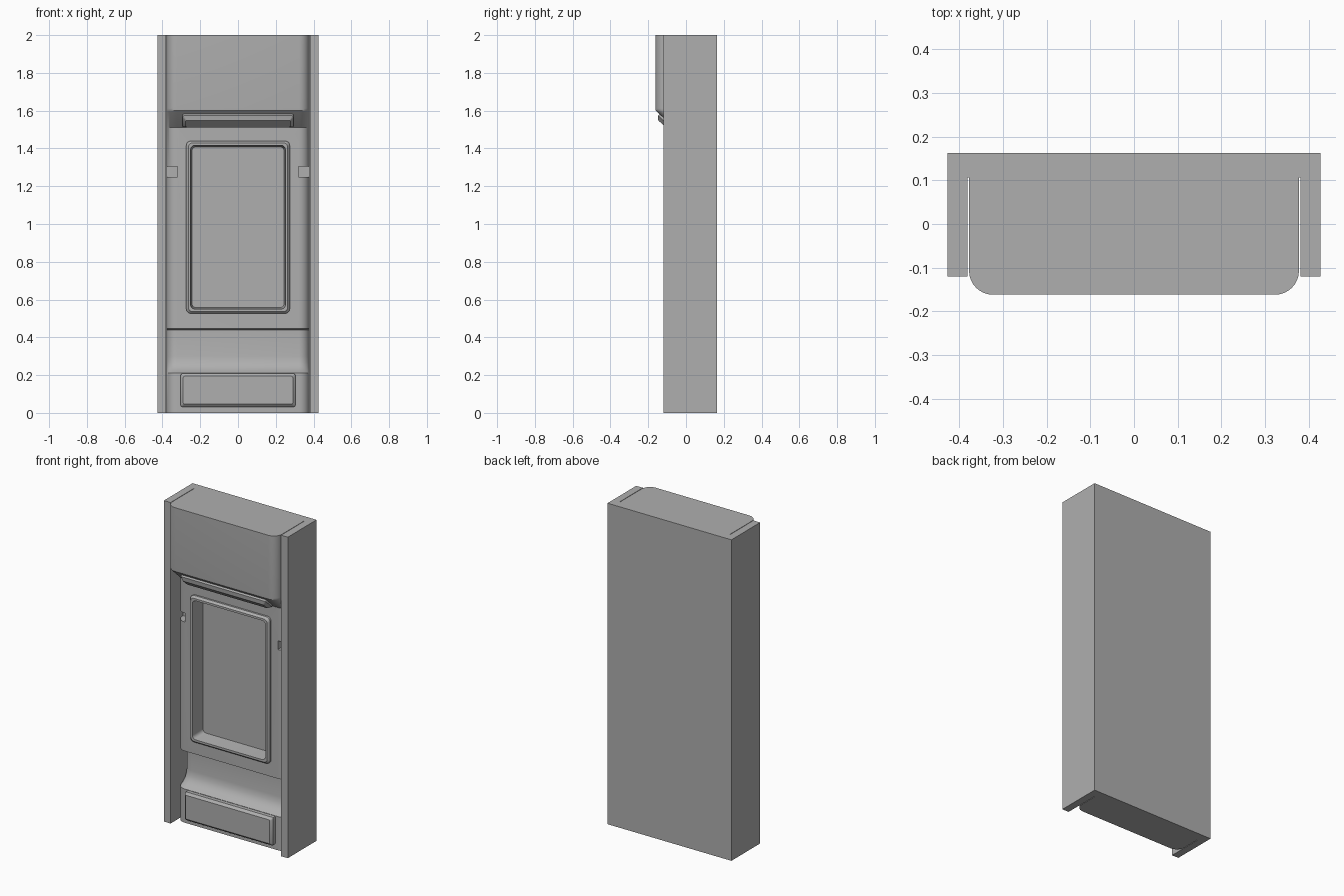
import bpy, bmesh, math
from mathutils import Matrix

if "Cube" in bpy.data.objects:
    bpy.data.objects.remove(bpy.data.objects["Cube"])

# Mid-dark grey used on every part
GREY = bpy.data.materials.new("dark_grey")
GREY.diffuse_color = (0.43, 0.43, 0.43, 1)
GREY.use_nodes = True
GREY.node_tree.nodes["Principled BSDF"].inputs["Base Color"].default_value = GREY.diffuse_color


def finish(name, bm, angle=30):
    bmesh.ops.recalc_face_normals(bm, faces=bm.faces)
    me = bpy.data.meshes.new(name)
    bm.to_mesh(me)
    bm.free()
    me.materials.append(GREY)
    ob = bpy.data.objects.new(name, me)
    bpy.context.collection.objects.link(ob)
    smooth(ob, angle)
    return ob


def smooth(ob, angle=30):
    bpy.ops.object.select_all(action='DESELECT')
    ob.select_set(True)
    bpy.context.view_layer.objects.active = ob
    bpy.ops.object.shade_smooth_by_angle(angle=math.radians(angle))


def loft(name, rings, cap_start=True, cap_end=True):
    """Skin a list of equally long closed rings."""
    bm = bmesh.new()
    vs = [[bm.verts.new(p) for p in r] for r in rings]
    n = len(rings[0])
    for a, b in zip(vs, vs[1:]):
        for i in range(n):
            j = (i + 1) % n
            bm.faces.new((a[i], a[j], b[j], b[i]))
    if cap_start:
        bm.faces.new(vs[0][::-1])
    if cap_end:
        bm.faces.new(vs[-1])
    return finish(name, bm)


def arc(cx, cy, r, a0, a1, n=8):
    return [(cx + r * math.cos(math.radians(a0 + (a1 - a0) * i / n)),
             cy + r * math.sin(math.radians(a0 + (a1 - a0) * i / n))) for i in range(n + 1)]


def rounded(hx, hz, r, y, n=5):
    """Rounded rectangle in the xz plane at depth y."""
    pts = []
    for k, (sx, sz) in enumerate([(1, 1), (-1, 1), (-1, -1), (1, -1)]):
        pts += arc(sx * (hx - r), sz * (hz - r), r, 90 * k, 90 * k + 90, n)
    return [(x, y, z) for x, z in pts]


def box(name, x0, x1, y0, y1, z0, z1):
    bm = bmesh.new()
    bmesh.ops.create_cube(bm, size=1)
    for v in bm.verts:
        v.co = ((x0 + x1) / 2 + v.co.x * (x1 - x0),
                (y0 + y1) / 2 + v.co.y * (y1 - y0),
                (z0 + z1) / 2 + v.co.z * (z1 - z0))
    return finish(name, bm)


def cut(target, cutter):
    m = target.modifiers.new("cut", 'BOOLEAN')
    m.operation, m.solver, m.object = 'DIFFERENCE', 'EXACT', cutter
    bpy.context.view_layer.objects.active = target
    bpy.ops.object.modifier_apply(modifier=m.name)
    bpy.data.objects.remove(cutter)


# Outer casing: back slab with two side walls
W, IN, BACK, SLOT, WALL = 0.427, 0.381, 0.163, 0.107, -0.12
u = [(-W, BACK), (-W, WALL), (-IN, WALL), (-IN, SLOT),
     (IN, SLOT), (IN, WALL), (W, WALL), (W, BACK)]
loft("casing", [[(x, y, z) for x, y in u] for z in (0, 2)])

# Centre body: front profile (y, z) with rounded vertical corners
F, R, H = -0.065, 0.055, 0.378
profile = [(F, 0), (F, 0.21), (-0.04, 0.225), (-0.02, 0.243),
           (-0.007, 0.268), (0, 0.30), (0, 0.438), (F, 0.446),
           (F, 1.512), (-0.155, 1.595), (-0.161, 1.602), (-0.162, 1.612), (-0.162, 2)]


def section(f, z):
    pts = [(H, SLOT), (-H, SLOT)]
    pts += arc(-H + R, f + R, R, 180, 270) + arc(H - R, f + R, R, 270, 360)
    return [(x, y, z) for x, y in pts]


body = loft("centre_body", [section(y, z) for y, z in profile])

# Screen opening and the two side notches
SZ = 0.983
cut(body, box("screen_cutter", -0.258, 0.258, -0.3, 0.03, SZ - 0.44, SZ + 0.44))
for s in (-1, 1):
    xs = sorted((s * 0.32, s * 0.45))
    cut(body, box("notch_cutter", xs[0], xs[1], -0.3, 0.0, 1.25, 1.305))
smooth(body)

# Raised screen frame running down into the recessed screen
frame = [(0.274, 0.457, 0.025, F + 0.01), (0.274, 0.457, 0.025, -0.077),
         (0.263, 0.446, 0.022, -0.09), (0.251, 0.433, 0.022, -0.09),
         (0.244, 0.425, 0.022, 0.004)]
screen = loft("screen_frame", [rounded(*f) for f in frame], cap_start=False)
screen.location.z = SZ


def plate(name, hx, hz, height, bevel):
    """Raised panel with chamfered edges facing -y."""
    r = 0.01
    return loft(name, [rounded(hx, hz, r, 0.01, 2),
                       rounded(hx, hz, r, -height + bevel, 2),
                       rounded(hx - bevel, hz - bevel, r * 0.6, -height, 2)])


# Lower front plate
lower = plate("lower_plate", 0.304, 0.088, 0.037, 0.014)
lower.location = (0, F, 0.12)

# Lamp plate on the sloping underside of the head
lamp = plate("lamp_plate", 0.295, 0.045, 0.028, 0.018)
lamp.matrix_world = Matrix.Translation((0, -0.108, 1.551)) @ Matrix.Rotation(math.radians(48), 4, 'X')
